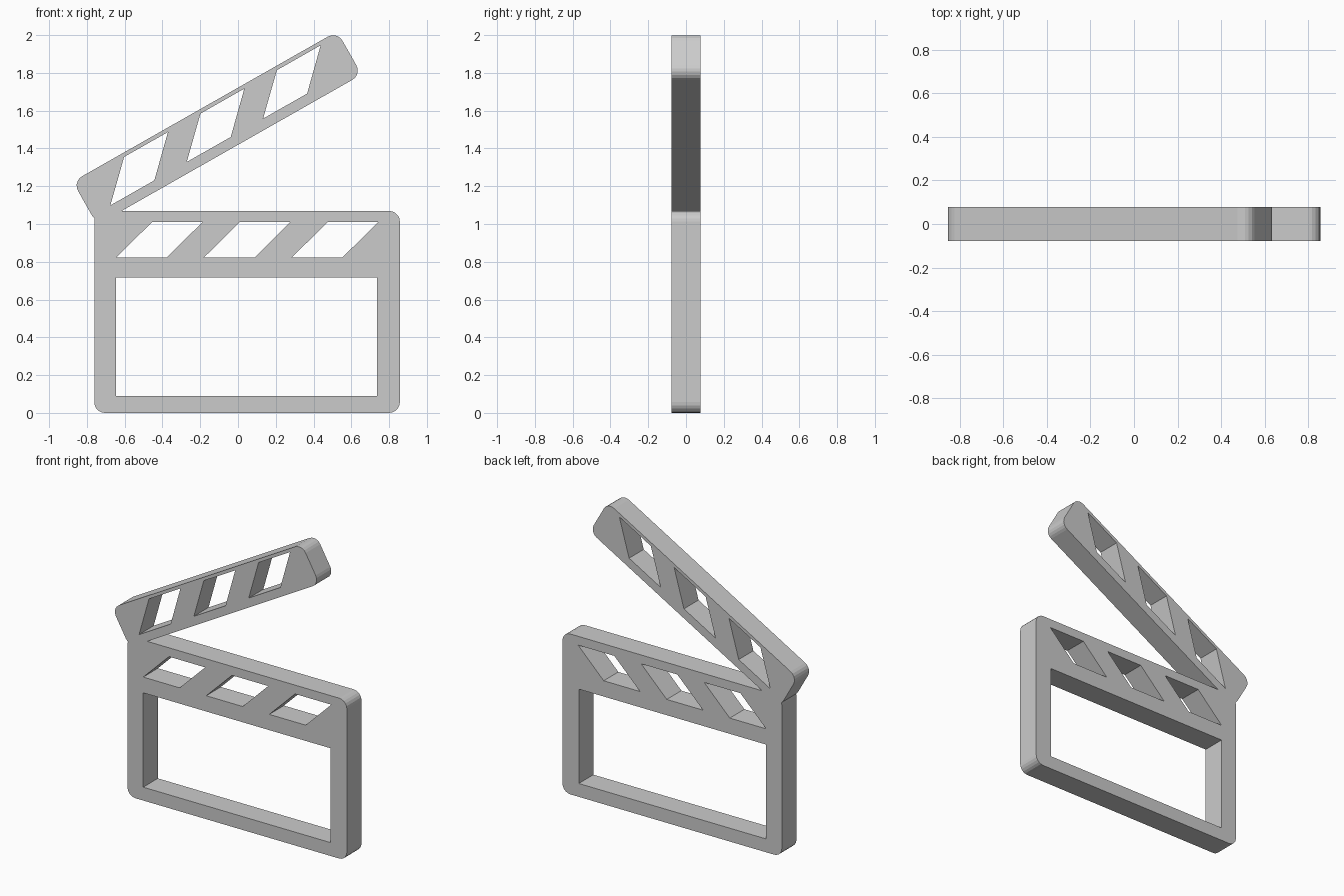
import bpy, bmesh
from math import radians, cos, sin, pi
from mathutils import Matrix

if "Cube" in bpy.data.objects:
    bpy.data.objects.remove(bpy.data.objects["Cube"])

HALF_DEPTH = 0.077
R = 0.057


def rounded_rect(x0, z0, x1, z1, r, steps=5):
    pts = []
    corners = [(x1 - r, z1 - r), (x0 + r, z1 - r), (x0 + r, z0 + r), (x1 - r, z0 + r)]
    for k, (cx, cz) in enumerate(corners):
        for i in range(steps + 1):
            a = (k + i / steps) * pi / 2
            pts.append((cx + r * cos(a), cz + r * sin(a)))
    return pts


def slots(x, z):
    # three slanted stripe openings
    return [[(x + d, z), (x + d + 0.268, z), (x + d + 0.457, z + 0.187), (x + d + 0.19, z + 0.187)]
            for d in (0, 0.465, 0.93)]


def plate(name, loops, angle=0.0):
    # first loop is the outline, the rest are through holes
    bm = bmesh.new()
    for loop in loops:
        vs = [bm.verts.new((x, -HALF_DEPTH, z)) for x, z in loop]
        for a, b in zip(vs, vs[1:] + vs[:1]):
            bm.edges.new((a, b))
    bmesh.ops.triangle_fill(bm, edges=bm.edges[:], use_beauty=True, normal=(0, -1, 0))
    ext = bmesh.ops.extrude_face_region(bm, geom=bm.faces[:], use_keep_orig=True)
    moved = [g for g in ext["geom"] if isinstance(g, bmesh.types.BMVert)]
    bmesh.ops.translate(bm, verts=moved, vec=(0, 2 * HALF_DEPTH, 0))
    bmesh.ops.recalc_face_normals(bm, faces=bm.faces[:])
    bm.transform(Matrix.Rotation(-angle, 4, 'Y'))
    me = bpy.data.meshes.new(name)
    bm.to_mesh(me)
    bm.free()
    ob = bpy.data.objects.new(name, me)
    bpy.context.collection.objects.link(ob)
    return ob


# slate body: frame with a window and stripe openings
window = [(-0.645, 0.089), (0.737, 0.089), (0.737, 0.718), (-0.645, 0.718)]
board = plate("clapper_board",
              [rounded_rect(-0.761, 0, 0.857, 1.069, R), window] + slots(-0.645, 0.823))

# raised clap stick, drawn level and then tilted about the origin
stick = plate("clap_stick",
              [rounded_rect(-0.156, 1.234, 1.454, 1.497, R)] + slots(-0.045, 1.289),
              radians(29.6))

# fuse the stick to the body at the hinge corner
mod = board.modifiers.new("fuse", 'BOOLEAN')
mod.operation = 'UNION'
mod.solver = 'EXACT'
mod.object = stick
bpy.context.view_layer.objects.active = board
board.select_set(True)
bpy.ops.object.modifier_apply(modifier=mod.name)
bpy.data.objects.remove(stick)
